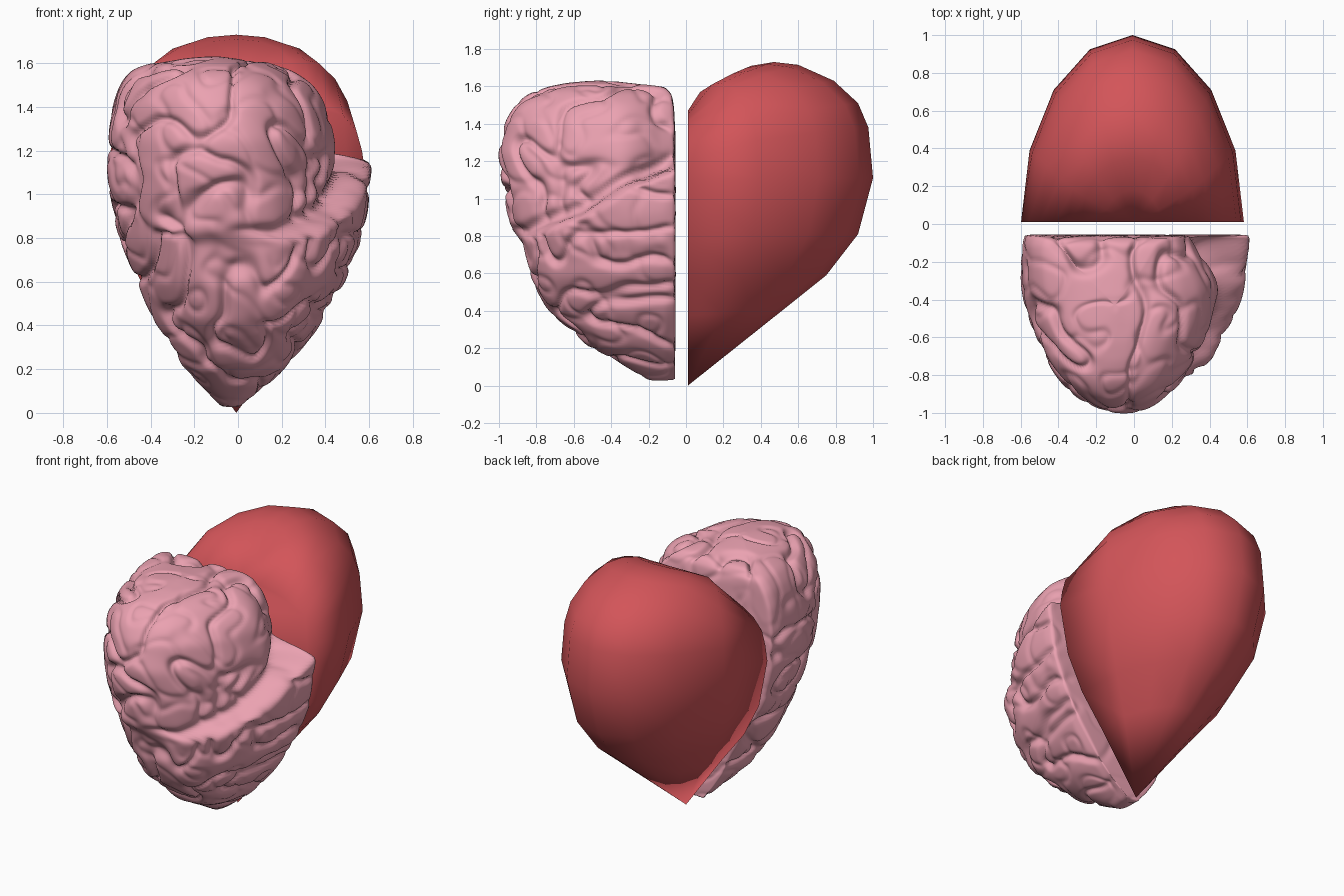
import bpy, bmesh, math
from mathutils import Vector, noise

if "Cube" in bpy.data.objects:
    bpy.data.objects.remove(bpy.data.objects["Cube"])


def material(name, rgb):
    m = bpy.data.materials.new(name)
    m.diffuse_color = (*rgb, 1)
    m.use_nodes = True
    m.node_tree.nodes["Principled BSDF"].inputs["Base Color"].default_value = m.diffuse_color
    return m


def loft(bm, loops, first, last):
    """Skin closed loops, ending in a pole point at each end."""
    rows = [[bm.verts.new(p) for p in loop] for loop in loops]
    n = len(rows[0])
    a, b = bm.verts.new(first), bm.verts.new(last)
    for i in range(n):
        j = (i + 1) % n
        bm.faces.new((a, rows[0][i], rows[0][j]))
        bm.faces.new((b, rows[-1][j], rows[-1][i]))
        for r, s in zip(rows, rows[1:]):
            bm.faces.new((r[i], s[i], s[j], r[j]))
    bmesh.ops.recalc_face_normals(bm, faces=bm.faces)
    bm.normal_update()


def finish(bm, name, mat):
    me = bpy.data.meshes.new(name)
    for f in bm.faces:
        f.smooth = True
    bm.to_mesh(me)
    bm.free()
    ob = bpy.data.objects.new(name, me)
    bpy.context.collection.objects.link(ob)
    me.materials.append(mat)
    return ob


# --- Heart half: low-poly rings (half width, rim height, depth, lobe height)
RINGS = [(.15, 1.47, .18, 1.63), (.27, 1.45, .35, 1.71), (.34, 1.43, .47, 1.73),
         (.41, 1.41, .60, 1.715), (.49, 1.36, .79, 1.63), (.55, 1.29, .92, 1.51),
         (.575, 1.20, .975, 1.38), (.59, 1.10, 1.0, 1.11), (.53, .79, .92, .81),
         (.42, .57, .75, .59), (.27, .375, .50, .39)]
bm = bmesh.new()
rows = []
for w, zr, d, zl in RINGS:
    row = []
    for k in range(9):
        s = math.sin(math.pi * k / 8)
        row.append(bm.verts.new((w * math.cos(math.pi * k / 8) - .008, .01 + (d - .01) * s,
                                 zr + (zl - zr) * max(s, 0) ** .5)))
    rows.append(row)
top, tip = bm.verts.new((-.008, .01, 1.47)), bm.verts.new((-.008, .01, 0))
for k in range(8):
    bm.faces.new((top, rows[0][k], rows[0][k + 1]))
    bm.faces.new((tip, rows[-1][k + 1], rows[-1][k]))
    for r, s in zip(rows, rows[1:]):
        bm.faces.new((r[k], s[k], s[k + 1], r[k + 1]))
# flat cut face
bm.faces.new([top] + [r[0] for r in rows] + [tip] + [r[8] for r in reversed(rows)])
bmesh.ops.recalc_face_normals(bm, faces=bm.faces)
finish(bm, "heart_half", material("heart_red", (.65, .09, .10)))

# --- Brain half: slices (z, left x, right x of upper lobe, right x of side lobe, front y, back y)
SLICES = [(.03, -.09, .00, .00, -.19, -.06), (.12, -.19, .12, .12, -.34, -.06),
          (.22, -.28, .22, .22, -.51, -.06), (.42, -.40, .36, .37, -.74, -.06),
          (.60, -.48, .42, .475, -.85, -.06), (.80, -.55, .45, .56, -.92, -.06),
          (1.0, -.595, .46, .59, -.96, -.06), (1.12, -.605, .46, .61, -.98, -.06),
          (1.25, -.60, .455, .59, -.99, -.06), (1.40, -.58, .42, .42, -.955, -.065),
          (1.49, -.54, .36, .36, -.90, -.07), (1.55, -.49, .28, .28, -.83, -.08),
          (1.585, -.40, .20, .20, -.73, -.12), (1.60, -.30, .10, .10, -.62, -.24),
          (1.61, -.13, -.07, -.07, -.46, -.40)]
FRONT_N, BACK_N = 170, 60


def smoothstep(a, b, v):
    t = min(1, max(0, (v - a) / (b - a)))
    return t * t * (3 - 2 * t)


def fissure(x, y, z):
    """Height above the diagonal fissure between upper and side lobes."""
    return z - max(.81, 1.19 + .51 * (y + .1) + .015 * math.sin(14 * y))


# evenly resampled slices, softened
samples = []
for a, b in zip(SLICES, SLICES[1:]):
    gap = max(abs(p - q) for p, q in zip(a, b))
    n = max(2, round(gap / .012))
    for i in range(n):
        samples.append([p + (q - p) * i / n for p, q in zip(a, b)])
samples.append(list(SLICES[-1]))
for _ in range(6):
    samples = [samples[0]] + [[(p + 2 * q + r) / 4 for p, q, r in zip(*t)]
               for t in zip(samples, samples[1:], samples[2:])] + [samples[-1]]

loops = []
for z, xl, xu, xs, yf, back in samples:
    loop = []
    for k in range(FRONT_N + 1):
        t = math.pi * k / FRONT_N
        c, s = math.cos(t), max(0, math.sin(t))
        y = back + (yf - back) * s
        up = smoothstep(-.05, .03, fissure(0, y, z))
        xr = xs + (xu - xs) * up
        mid = (xl + xr) / 2
        # the lobes round inwards towards the cut: upper right and lower left most
        if c > 0:
            tuck, power = .30 * up * smoothstep(.8, 1.1, z), .70 + .22 * up
        else:
            tuck, power = .04 + .22 * (1 - smoothstep(.3, .8, z)), .96
        rim = 1 - tuck * (1 - smoothstep(0, .32, back - y))
        x = mid + (xr - mid) * math.copysign(abs(c) ** power, c) * rim
        # side lobe recedes at the front, below the overhanging upper lobe
        y += .04 * (1 - up) * s * smoothstep(.4, .8, z) * smoothstep(-.3, .05, x)
        loop.append((x, y, z))
    a, b = Vector(loop[-1]), Vector(loop[0])
    loop += [tuple(a.lerp(b, i / BACK_N)) for i in range(1, BACK_N)]
    loops.append(loop)
bm = bmesh.new()
loft(bm, loops, (-.04, -.1, .02), (-.10, -.43, 1.61))


# folds: grooves follow the zero lines of warped noise
def folds(p, facing):
    q = p + .08 * noise.noise_vector(p * 2.2)
    front = noise.noise(Vector((q.x * 6.0, q.y * 4.0, q.z * 1.6)) + Vector((5.6, 1.7, 8.3)))
    side = noise.noise(Vector((q.x * 3.6, q.y * 2.8, q.z * 4.6)) + Vector((9.2, 2.4, 5.8)))
    w = smoothstep(.3, .7, -facing.y) * (1 - smoothstep(1.0, 1.25, p.z))
    f = side + (front - side) * w
    fine = noise.noise(q * 6 + Vector((1, 4, 2)))
    return (.008 - .036 * math.exp(-(f / .07) ** 2)
            - .012 * math.exp(-(fine / .1) ** 2) + .025 * abs(f))


moves = []
for v in bm.verts:
    p, n = v.co.copy(), v.normal.copy()
    d = folds(p, n)
    if p.x > -.1 and .5 < p.z < 1.35:
        # keep the step between the lobes clean, with a dark groove along it
        h = fissure(p.x, p.y, p.z)
        d *= 1 - .8 * math.exp(-(h / .05) ** 2)
        d -= .035 * math.exp(-((h - .02) / .025) ** 2) * smoothstep(-.1, .1, p.x)
    d *= .25 + .75 * smoothstep(.0, .06, -.06 - p.y)
    d *= .4 + .6 * smoothstep(.03, .3, p.z)
    moves.append(p + n * d)
for v, p in zip(bm.verts, moves):
    v.co = p
for _ in range(2):
    bmesh.ops.smooth_vert(bm, verts=bm.verts, factor=.5, use_axis_x=True, use_axis_y=True, use_axis_z=True)
finish(bm, "brain_half", material("brain_pink", (.83, .36, .44)))
